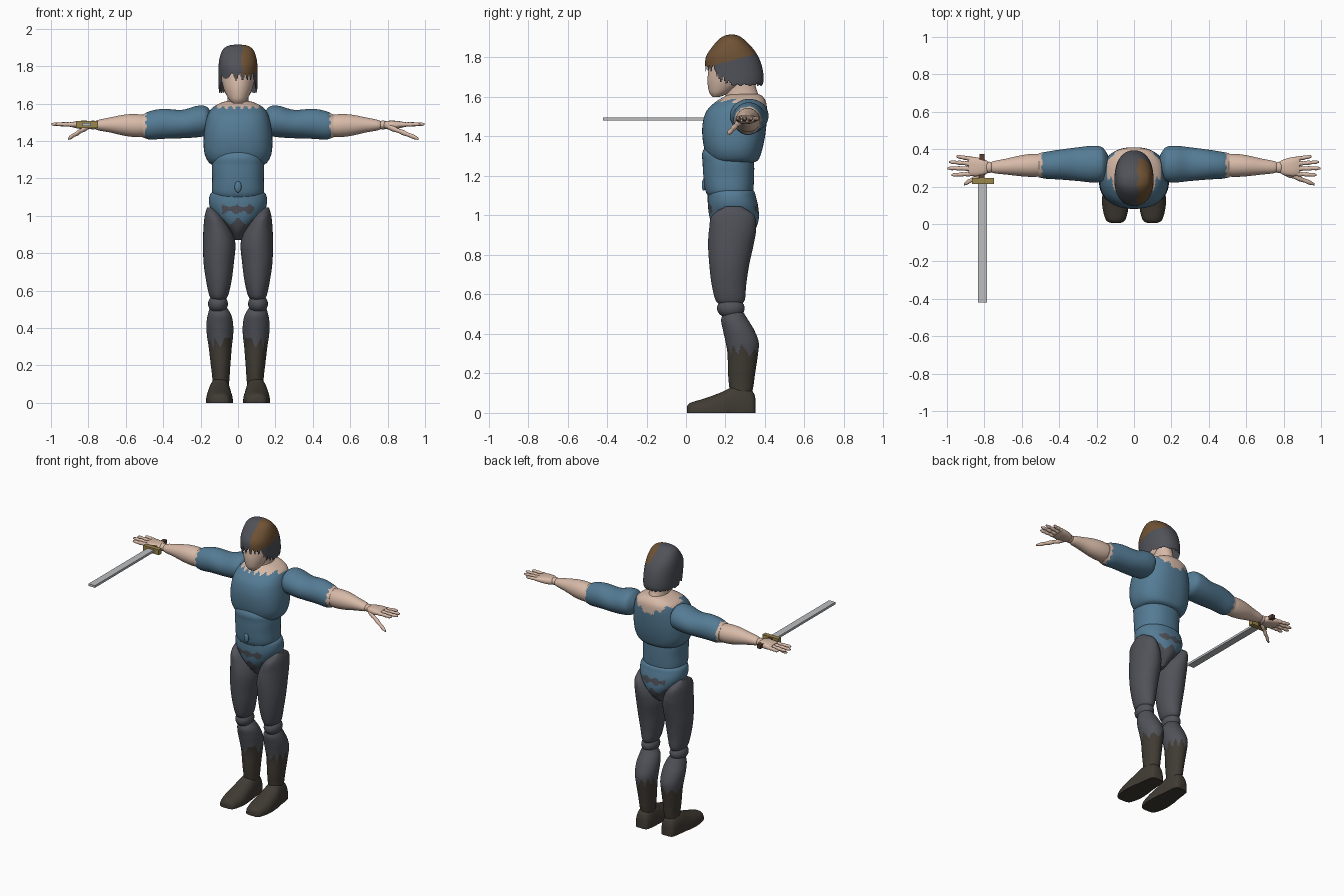
import bpy, bmesh, math

cube = bpy.data.objects.get("Cube")
if cube:
    bpy.data.objects.remove(cube)


def material(name, *rgb):
    mat = bpy.data.materials.new(name)
    mat.use_nodes = True
    mat.diffuse_color = (*rgb, 1)
    mat.node_tree.nodes["Principled BSDF"].inputs["Base Color"].default_value = (*rgb, 1)
    return mat


teal = material("teal_cloth", .09, .2, .3)
slate = material("slate_cloth", .08, .085, .1)
leather = material("dark_leather", .052, .044, .034)
skin = material("skin", .68, .49, .39)
brown = material("brown_hair", .16, .085, .035)
gold = material("brass", .33, .24, .07)
steel = material("steel", .5, .51, .53)
wood = material("grip_brown", .1, .05, .03)


def zigzag(value):
    """Triangle wave from 0 to 1, used for torn edges."""
    return abs(value % 1 - .5) * 2


def finish(bm, name, mats, rule=None, drop=None):
    """Colour faces by rule, drop unwanted faces, and make the object."""
    bmesh.ops.recalc_face_normals(bm, faces=bm.faces)
    for face in bm.faces:
        face.smooth = True
        if rule:
            face.material_index = int(rule(*face.calc_center_median()))
    if drop:
        gone = [f for f in bm.faces if drop(*f.calc_center_median())]
        bmesh.ops.delete(bm, geom=gone, context='FACES')
    mesh = bpy.data.meshes.new(name)
    bm.to_mesh(mesh)
    bm.free()
    for mat in mats:
        mesh.materials.append(mat)
    mesh.set_sharp_from_angle(angle=math.radians(50))
    obj = bpy.data.objects.new(name, mesh)
    bpy.context.collection.objects.link(obj)
    return obj


def spline(points, steps):
    """Catmull-Rom interpolation through rows of numbers."""
    rows = [points[0], *points, points[-1]]
    out = []
    for p, q, r, s in zip(rows, rows[1:], rows[2:], rows[3:]):
        for i in range(steps):
            t = i / steps
            out.append([b + t / 2 * (c - a + t * (2*a - 5*b + 4*c - d + t * (3*(b - c) + d - a)))
                        for a, b, c, d in zip(p, q, r, s)])
    return out + [list(points[-1])]


def loft(name, axis, rings, mats, rule=None, drop=None, side=1, power=2, steps=6, segs=48):
    """Skin oval sections; each ring is (position, min, max, min, max).
    A ring of four numbers is (position, half width, min, max)."""
    bm = bmesh.new()
    rings = [(r[0], -r[1], *r[1:]) if len(r) == 4 else r for r in rings]
    loops = []
    for t, a0, a1, b0, b1 in spline(rings, steps):
        loop = []
        for i in range(segs):
            ang = math.tau * i / segs
            c, s = math.cos(ang), math.sin(ang)
            a = (a0 + a1) / 2 + (a1 - a0) / 2 * math.copysign(abs(c) ** (2 / power), c)
            b = (b0 + b1) / 2 + (b1 - b0) / 2 * math.copysign(abs(s) ** (2 / power), s)
            x, y, z = {"x": (t, a, b), "y": (a, t, b), "z": (a, b, t)}[axis]
            loop.append(bm.verts.new((x * side, y, max(z, 0))))
        loops.append(loop)
    for low, high in zip(loops, loops[1:]):
        for i in range(segs):
            j = (i + 1) % segs
            bm.faces.new((low[i], low[j], high[j], high[i]))
    bm.faces.new(loops[0])
    bm.faces.new(loops[-1])
    return finish(bm, name, mats, rule, drop)


def ball(name, centre, size, mat):
    bm = bmesh.new()
    bmesh.ops.create_uvsphere(bm, u_segments=24, v_segments=16, radius=1)
    bmesh.ops.scale(bm, vec=size, verts=bm.verts)
    bmesh.ops.translate(bm, vec=centre, verts=bm.verts)
    return finish(bm, name, [mat])


def box(name, low, high, mat):
    bm = bmesh.new()
    bmesh.ops.create_cube(bm, size=1)
    bmesh.ops.scale(bm, vec=[h - l for l, h in zip(low, high)], verts=bm.verts)
    bmesh.ops.translate(bm, vec=[(l + h) / 2 for l, h in zip(low, high)], verts=bm.verts)
    return finish(bm, name, [mat])


# Torso with a torn neckline, low at the back
def bare_neck(x, y, z):
    if y > .29:
        return z > 1.49 + .5 * abs(x) + .03 * zigzag(x * 18)
    return z > 1.57 + .02 * zigzag(x * 25)


loft("chest", "z", [(1.265, .1, .16, .33), (1.28, .15, .12, .365), (1.33, .178, .095, .385),
     (1.4, .184, .083, .4), (1.47, .178, .085, .408), (1.53, .165, .105, .41),
     (1.575, .14, .15, .405), (1.605, .09, .2, .385), (1.615, .05, .23, .36)],
     [teal, skin], bare_neck, power=2.4, segs=96, steps=8)
loft("belly", "z", [(1.08, .11, .13, .33), (1.12, .137, .1, .34), (1.2, .138, .088, .345),
     (1.27, .14, .084, .345), (1.32, .13, .083, .34), (1.38, .08, .12, .33)], [teal], power=2.3)
ball("navel", (0, .09, 1.155), (.018, .01, .03), teal)


# Pelvis with ragged cloth patches
def patched(x, y, z):
    if z < .95 + .04 * zigzag(x * 12):
        return True
    return abs(x) < .085 and abs(z - 1.035) < .008 + .018 * zigzag(x * 14 + y)


loft("pelvis", "z", [(.87, .02, .2, .29), (.92, .05, .15, .345), (.98, .11, .122, .368),
     (1.04, .148, .112, .366), (1.09, .155, .11, .355), (1.125, .14, .115, .342),
     (1.135, .09, .15, .3)], [teal, slate], patched, segs=96, steps=8, power=2.2)

# Neck, head and hair
loft("neck", "z", [(1.52, .08, .2, .385), (1.58, .062, .2, .38), (1.63, .055, .2, .36),
     (1.7, .055, .2, .34)], [skin])
loft("head", "z", [(1.6, .025, .135, .17), (1.625, .05, .117, .23), (1.68, .077, .109, .31),
     (1.74, .088, .115, .34), (1.8, .09, .13, .35), (1.87, .05, .18, .3)], [skin])


def below_hairline(x, y, z):
    front = min(1, max(0, (.24 - y) / .08))
    edge = 1.655 + front * (.065 if abs(x) < .085 else .02)
    return z < edge + (.01 + .035 * front) * zigzag((x + y) * 28)


def brown_patch(x, y, z):
    return x > .015 + .01 * zigzag(y * 12) and z > 1.72 + .28 * y and y < .35


loft("hair", "z", [(1.64, .1, .11, .375), (1.68, .103, .1, .393), (1.74, .104, .098, .388),
     (1.8, .104, .1, .368), (1.85, .097, .13, .335), (1.89, .08, .165, .295),
     (1.91, .05, .195, .265), (1.916, .01, .225, .24)],
     [slate, brown], brown_patch, below_hairline, segs=128, steps=10, power=2.2)


# Limbs, built once for each side
def boot_top(x, y, z):
    return z < .29 + .06 * zigzag((abs(x) + y) * 18)


def sleeve_end(x, y, z):
    return abs(x) > .485 + .015 * zigzag((y + z) * 20)


for label, side in (("left", 1), ("right", -1)):
    # Leg
    loft(label + "_thigh", "z", [(.545, .08, .13, .18, .27), (.57, .055, .152, .15, .297),
         (.65, .035, .17, .13, .305), (.75, .022, .184, .118, .32), (.85, .014, .187, .112, .342),
         (.93, .035, .185, .117, .355), (1, .08, .178, .132, .345), (1.045, .12, .165, .2, .28)],
         [slate], side=side)
    ball(label + "_knee", (side * .107, .227, .53), (.053, .07, .052), slate)
    loft(label + "_shin", "z", [(.08, .05, .135, .225, .33), (.14, .045, .138, .218, .342),
         (.2, .041, .145, .213, .35), (.3, .033, .157, .21, .365), (.36, .026, .166, .2, .368),
         (.42, .026, .169, .187, .345), (.47, .036, .162, .178, .315), (.51, .06, .15, .19, .29)],
         [slate, leather], boot_top, side=side, segs=80, steps=8)
    loft(label + "_boot", "y", [(.006, .07, .125, -.03, .035), (.025, .045, .152, -.04, .052),
         (.1, .028, .17, -.06, .075), (.18, .032, .167, -.08, .105), (.24, .038, .158, -.08, .132),
         (.3, .042, .15, -.08, .13), (.34, .052, .14, -.08, .105), (.352, .07, .12, -.05, .07)],
         [leather], side=side, power=2.4)
    # Arm
    loft(label + "_sleeve", "x", [(.14, .27, .37, 1.46, 1.55), (.17, .23, .41, 1.43, 1.585),
         (.22, .222, .418, 1.42, 1.588), (.3, .23, .41, 1.415, 1.567), (.4, .238, .397, 1.412, 1.572),
         (.47, .242, .386, 1.408, 1.56), (.51, .25, .378, 1.42, 1.54)],
         [teal, skin], sleeve_end, side=side, segs=64, steps=10)
    loft(label + "_forearm", "x", [(.47, .26, .37, 1.43, 1.535), (.53, .252, .375, 1.421, 1.543),
         (.6, .255, .368, 1.427, 1.542), (.68, .264, .35, 1.445, 1.527), (.75, .272, .336, 1.458, 1.512),
         (.768, .285, .325, 1.47, 1.5)], [skin], side=side)
    ball(label + "_wrist", (side * .775, .303, 1.486), (.026, .03, .024), skin)
    loft(label + "_palm", "x", [(.775, .28, .33, 1.47, 1.5), (.8, .262, .345, 1.463, 1.508),
         (.85, .255, .358, 1.466, 1.508), (.885, .262, .36, 1.474, 1.502)], [skin],
         side=side, power=2.6, segs=32)

    # Fingers with knuckle bulges, running from base to tip
    def finger(name, base, tip, thick):
        rings = []
        for i, swell in enumerate((1, 1.15, .85, 1.05, .8, .9, .4)):
            x, y, z = [b + (t - b) * i / 6 for b, t in zip(base, tip)]
            r = thick * swell
            rings.append((x, y - r, y + r, z - r, z + r))
        loft(label + name, "x", rings, [skin], side=side, steps=3, segs=16)

    for name, start, end, reach in (("_index", .268, .262, .975), ("_middle", .296, .298, .998),
                                    ("_ring", .322, .332, .988), ("_little", .348, .362, .95)):
        finger(name, (.87, start, 1.488), (reach, end, 1.49), .0115)
    finger("_thumb", (.8, .275, 1.478), (.965 if side > 0 else .91, .212, 1.412), .014)

# Sword held in the right hand
box("sword_blade", (-.834, -.42, 1.481), (-.786, .22, 1.496), steel)
box("sword_guard", (-.866, .215, 1.471), (-.749, .245, 1.507), gold)
box("sword_grip", (-.825, .24, 1.476), (-.799, .375, 1.502), wood)
